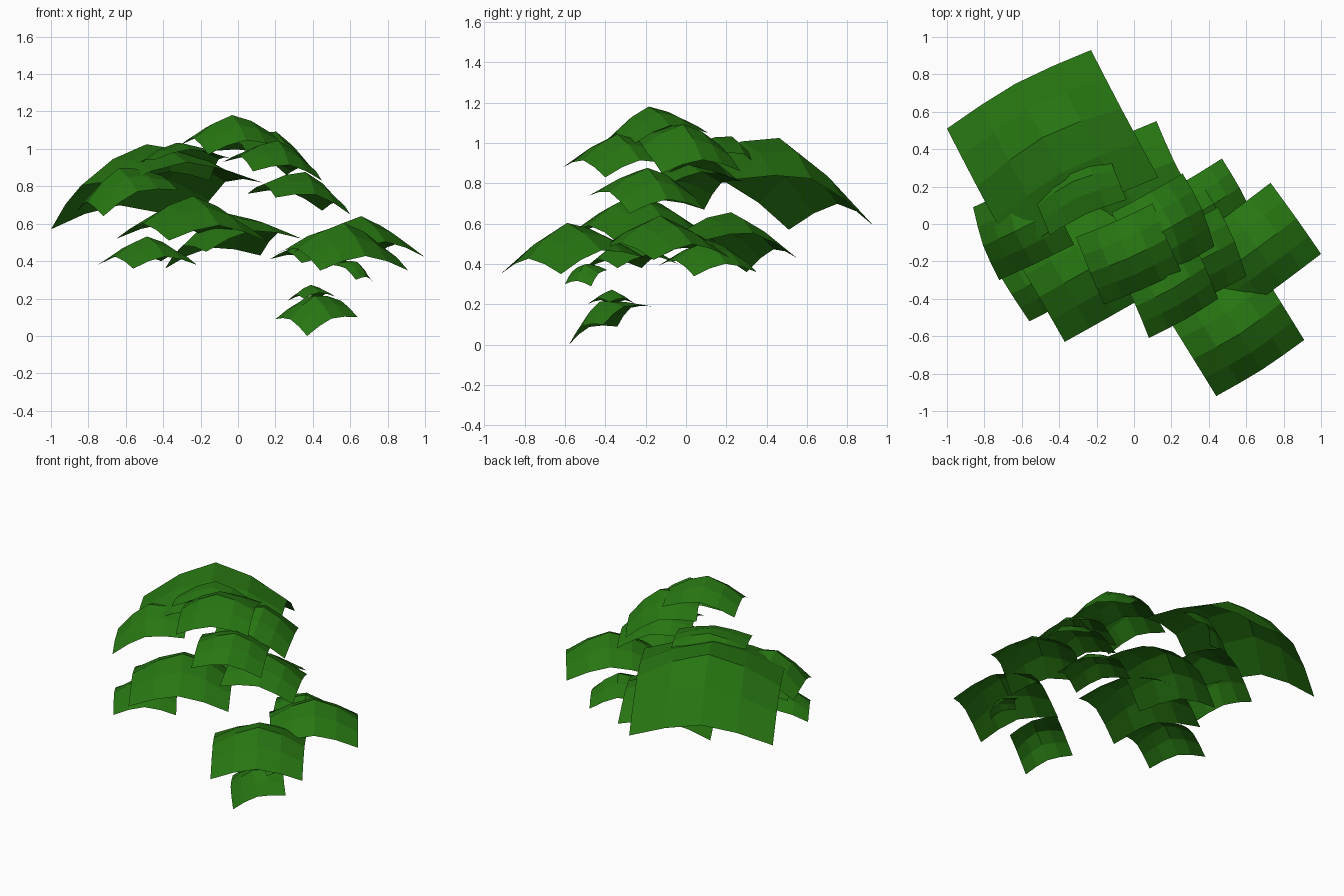
import bpy
import bmesh
from mathutils import Vector

# Remove the default cube
default_cube = bpy.data.objects.get("Cube")
if default_cube:
    bpy.data.objects.remove(default_cube, do_unlink=True)

# Single leaf colour
LEAF_COLOUR = (0.02, 0.18, 0.006, 1.0)
leaf_green = bpy.data.materials.new("leaf green")
leaf_green.use_nodes = True
leaf_green.diffuse_color = LEAF_COLOUR
shader = leaf_green.node_tree.nodes["Principled BSDF"]
shader.inputs["Base Color"].default_value = LEAF_COLOUR
shader.inputs["Roughness"].default_value = 0.9

SEGMENTS = 4
BULGE = 0.41      # dome height relative to card size
EDGE_DROP = 0.64  # share of the dome lost at the middle of an edge
POWER = 1.5       # lower values make a more pointed dome


def dome(u, v):
    """Pointed dome: one at the centre, zero at the corners."""
    a, b = abs(u) ** POWER, abs(v) ** POWER
    corner = (1 - EDGE_DROP) ** 2
    return (1 - EDGE_DROP * a) * (1 - EDGE_DROP * b) - corner * a * b


def leaf_card(name, front_left, front_right, back_left):
    """Square foliage card domed along its normal, placed by three corners."""
    origin = Vector(front_left)
    across = Vector(front_right) - origin
    along = Vector(back_left) - origin
    normal = across.cross(along).normalized()
    height = BULGE * (across.length + along.length) / 2
    mesh = bpy.data.meshes.new(name)
    bm = bmesh.new()
    bmesh.ops.create_grid(bm, x_segments=SEGMENTS, y_segments=SEGMENTS, size=1)
    for vert in bm.verts:
        u, v = vert.co.x, vert.co.y
        vert.co = (origin + across * (u + 1) / 2 + along * (v + 1) / 2
                   + normal * height * dome(u, v))
    bm.to_mesh(mesh)
    bm.free()
    mesh.materials.append(leaf_green)
    card = bpy.data.objects.new(name, mesh)
    bpy.context.scene.collection.objects.link(card)


# Upper crown cards
leaf_card("crown_top", (-.16, -.43, .97), (.25, -.25, 1), (-.31, -.07, 1.02))
leaf_card("crown_right", (.05, -.33, .98), (.43, -.12, .85), (-.12, .06, .99))
leaf_card("crown_front", (.08, -.61, .88), (.45, -.4, .83), (-.08, -.26, .93))
leaf_card("crown_back", (-.45, -.06, .94), (-.04, .13, .95), (-.56, .22, .82))
leaf_card("large_back_canopy", (-.64, -.17, .8), (.13, .25, .82), (-1, .51, .57))

# Middle cards
leaf_card("middle_left", (-.72, -.3, .64), (-.32, -.11, .78), (-.86, .09, .67))
leaf_card("middle_right", (.2, -.48, .74), (.6, -.28, .65), (.05, -.11, .76))
leaf_card("middle_front", (-.37, -.63, .51), (.16, -.33, .5), (-.65, -.15, .52))
leaf_card("middle_back", (-.17, -.15, .45), (.34, .1, .52), (-.39, .3, .36))

# Lower spreading cards
leaf_card("lower_left", (-.56, -.52, .36), (-.22, -.34, .38), (-.75, -.22, .38))
leaf_card("lower_front", (.44, -.92, .35), (.91, -.62, .35), (.18, -.5, .43))
leaf_card("lower_right", (.57, -.48, .44), (1, -.16, .42), (.3, -.1, .45))
leaf_card("lower_back", (.34, -.14, .39), (.64, .04, .34), (.17, .17, .41))
leaf_card("lower_under", (.63, -.6, .3), (.72, -.47, .29), (.5, -.52, .38))

# Small cards near the ground
leaf_card("ground_upper", (.35, -.49, .2), (.52, -.38, .21), (.27, -.36, .19))
leaf_card("ground_lower", (.37, -.58, 0), (.64, -.41, .1), (.2, -.34, .09))
